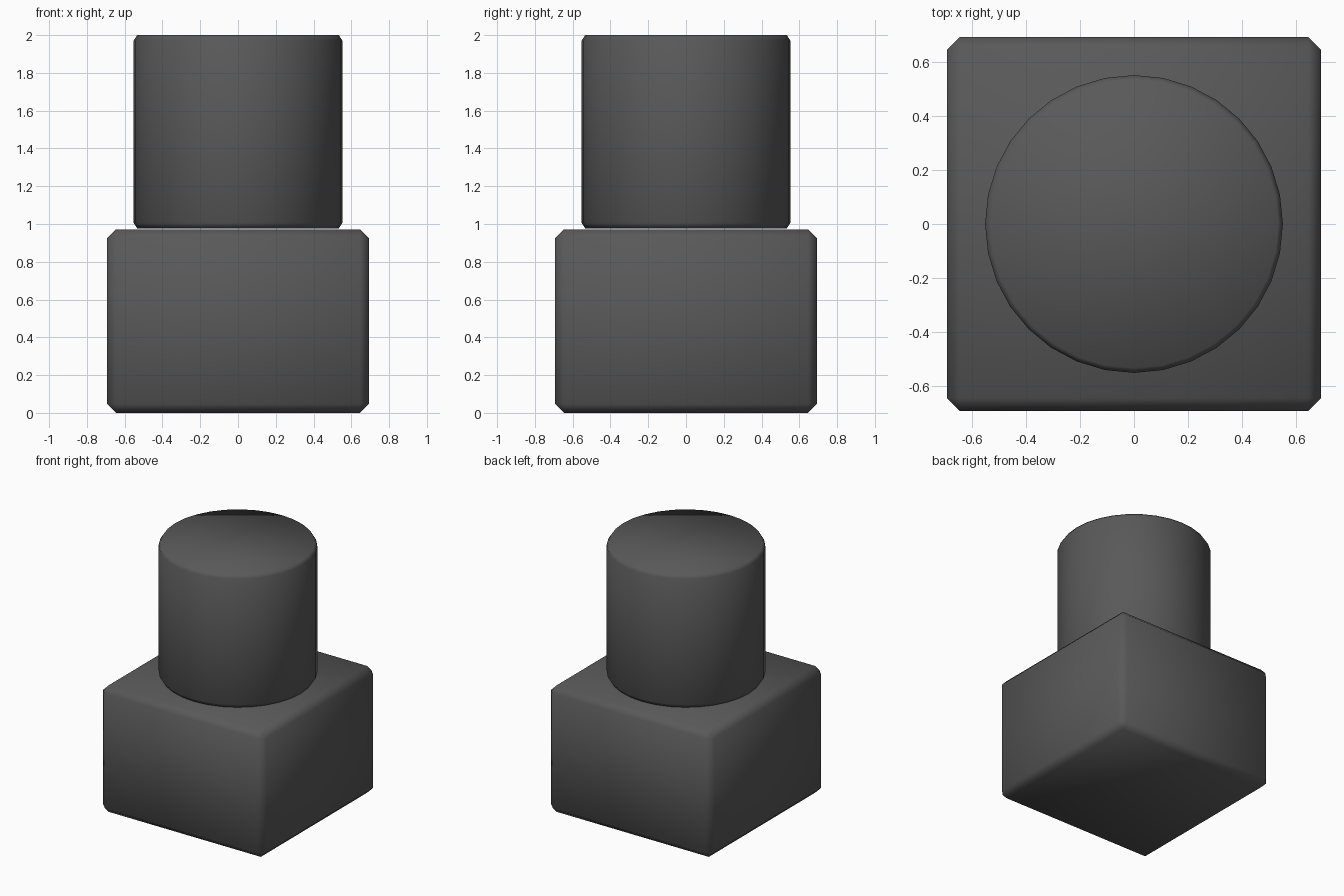
import bpy, bmesh, math

if "Cube" in bpy.data.objects:
    bpy.data.objects.remove(bpy.data.objects["Cube"])

mat = bpy.data.materials.new("dark grey")
mat.diffuse_color = (0.1, 0.1, 0.1, 1)
mat.use_nodes = True
mat.node_tree.nodes["Principled BSDF"].inputs["Base Color"].default_value = mat.diffuse_color


def finish(name, bm):
    bmesh.ops.recalc_face_normals(bm, faces=bm.faces[:])
    for f in bm.faces:
        f.smooth = True
    mesh = bpy.data.meshes.new(name)
    bm.to_mesh(mesh)
    bm.free()
    mesh.materials.append(mat)
    ob = bpy.data.objects.new(name, mesh)
    bpy.context.collection.objects.link(ob)
    return ob


# Square base with chamfered edges
H = 0.972
bm = bmesh.new()
bmesh.ops.create_cube(bm, size=1)
for v in bm.verts:
    v.co.x *= 1.386
    v.co.y *= 1.386
    v.co.z = (v.co.z + 0.5) * H
bmesh.ops.bevel(bm, geom=bm.edges[:], offset=0.047, offset_type='OFFSET',
                segments=1, profile=0.5, affect='EDGES')
finish("base_block", bm)

# Round post with small chamfers at both rims
profile = [(0.534, 0.977), (0.552, 1.005), (0.552, 1.972), (0.534, 2.0)]
N = 32
bm = bmesh.new()
rings = [[bm.verts.new((r * math.cos(2 * math.pi * i / N),
                        r * math.sin(2 * math.pi * i / N), z))
          for i in range(N)] for r, z in profile]
for a, b in zip(rings, rings[1:]):
    for i in range(N):
        j = (i + 1) % N
        bm.faces.new((a[i], a[j], b[j], b[i]))
bm.faces.new(rings[0][::-1])
bm.faces.new(rings[-1])
finish("round_post", bm)
